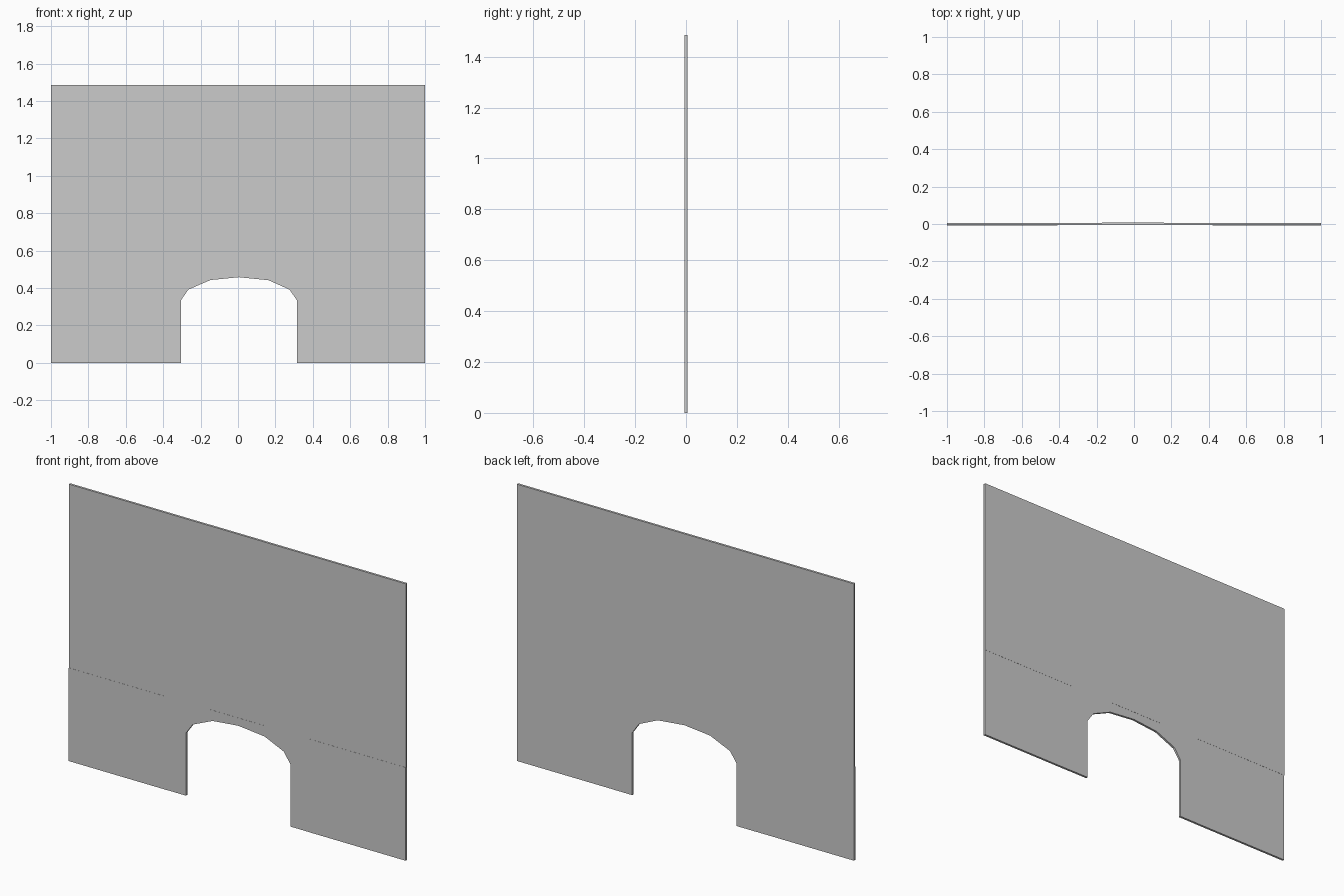
import bpy
import bmesh

if "Cube" in bpy.data.objects:
    bpy.data.objects.remove(bpy.data.objects["Cube"])

HALF = 0.006      # half the wall thickness
STEP = 0.0007     # tiny relief between neighbouring panels


def panel(name, outline, shift=0.0):
    """Extrude an x/z outline into a thin flat panel."""
    bm = bmesh.new()
    face = bm.faces.new([bm.verts.new((x, -HALF + shift, z)) for x, z in outline])
    out = bmesh.ops.extrude_face_region(bm, geom=[face])
    moved = [g for g in out["geom"] if isinstance(g, bmesh.types.BMVert)]
    bmesh.ops.translate(bm, verts=moved, vec=(0, 2 * HALF, 0))
    bmesh.ops.recalc_face_normals(bm, faces=bm.faces)
    mesh = bpy.data.meshes.new(name)
    bm.to_mesh(mesh)
    bm.free()
    obj = bpy.data.objects.new(name, mesh)
    bpy.context.collection.objects.link(obj)
    return obj


def block(name, x0, x1, z0, z1, shift=0.0):
    return panel(name, [(x0, z0), (x1, z0), (x1, z1), (x0, z1)], shift)


# two upper courses, three panels each
rows = [0.50, 0.99, 1.485]
cols = [-1.0, -0.17, 0.16, 1.0]
for r in range(2):
    for c in range(3):
        block(f"upper_panel_{r}_{c}", cols[c], cols[c + 1], rows[r], rows[r + 1],
              STEP if c == 1 else 0)

# lower course: outer panels either side of the doorway
block("lower_left_panel", -1.0, -0.41, 0, 0.50, -STEP)
block("lower_right_panel", 0.42, 1.0, 0, 0.50, -STEP)

# panel with the faceted arched doorway
arch = [(-0.305, 0), (-0.305, 0.335), (-0.265, 0.392), (-0.147, 0.443),
        (0.005, 0.458), (0.163, 0.442), (0.275, 0.392), (0.315, 0.335), (0.315, 0)]
panel("doorway_panel", [(-0.41, 0)] + arch + [(0.42, 0), (0.42, 0.50), (-0.41, 0.50)])
